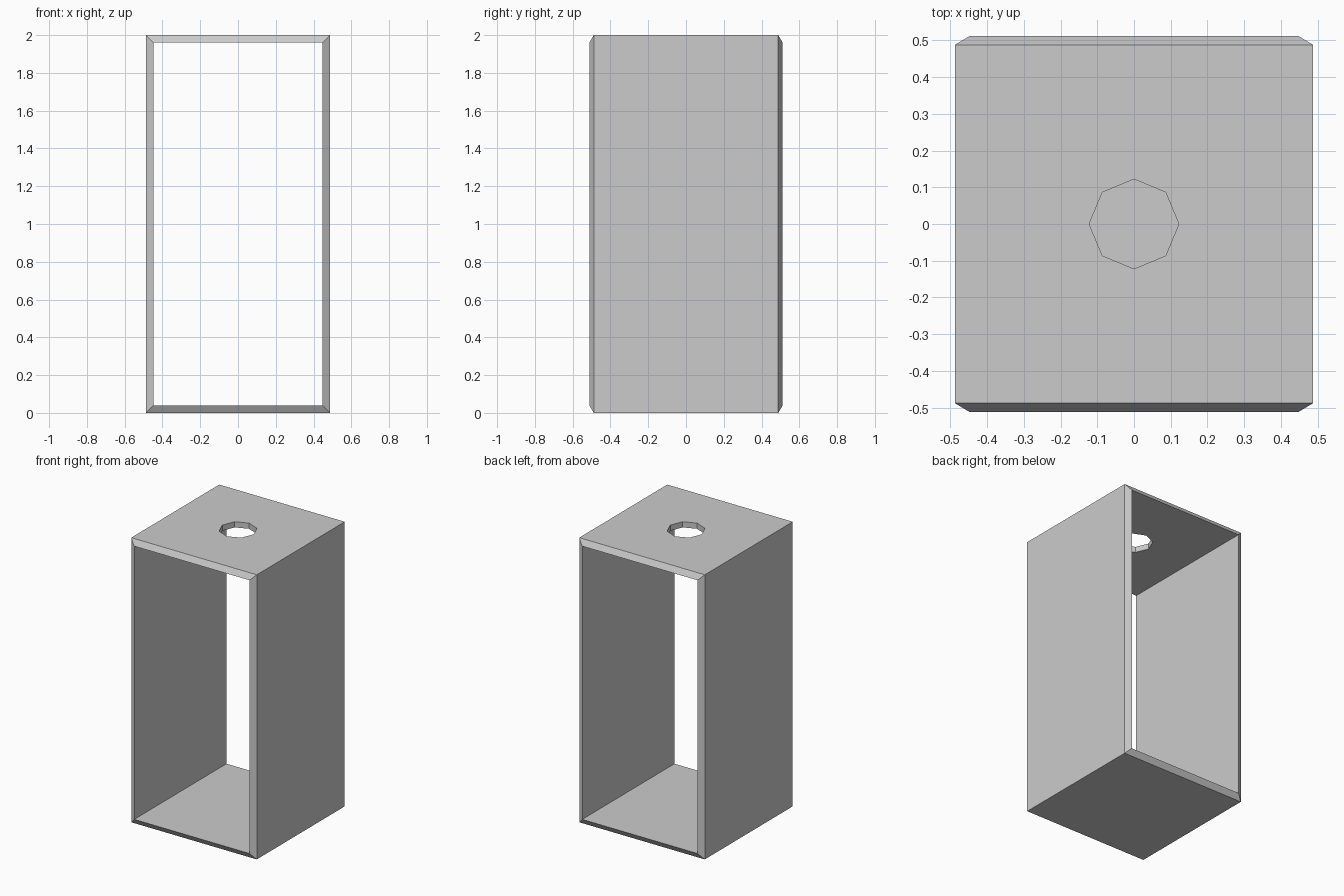
import bpy, bmesh

if "Cube" in bpy.data.objects:
    bpy.data.objects.remove(bpy.data.objects["Cube"])

HX, HEIGHT = 0.488, 2.0     # outer half width, height
WALL = 0.04                 # wall thickness
OUT_Y, IN_Y = 0.488, 0.512  # half depth at outer and inner edges


def ring(bm, inset, y):
    """Rectangular loop in the XZ plane."""
    x, z0, z1 = HX - inset, inset, HEIGHT - inset
    return [bm.verts.new(p) for p in ((-x, y, z0), (x, y, z0), (x, y, z1), (-x, y, z1))]


# Open-ended box whose front and back rims slope outward to the inner edge
bm = bmesh.new()
rings = [ring(bm, 0, -OUT_Y), ring(bm, 0, OUT_Y),
         ring(bm, WALL, IN_Y), ring(bm, WALL, -IN_Y)]
for i in range(4):
    a, b = rings[i], rings[(i + 1) % 4]
    for j in range(4):
        k = (j + 1) % 4
        bm.faces.new((a[j], a[k], b[k], b[j]))
bmesh.ops.recalc_face_normals(bm, faces=bm.faces)
mesh = bpy.data.meshes.new("box_shell")
bm.to_mesh(mesh)
bm.free()
shell = bpy.data.objects.new("box_shell", mesh)
bpy.context.collection.objects.link(shell)

# Eight-sided hole through the top panel
bpy.ops.mesh.primitive_cylinder_add(vertices=8, radius=0.122, depth=0.3,
                                    location=(0, 0, HEIGHT))
cutter = bpy.context.object
cutter.name = "hole_cutter"
cutter.hide_render = True
mod = shell.modifiers.new("top_hole", 'BOOLEAN')
mod.operation = 'DIFFERENCE'
mod.solver = 'EXACT'
mod.object = cutter
bpy.ops.object.select_all(action='DESELECT')
bpy.context.view_layer.objects.active = shell
shell.select_set(True)
bpy.ops.object.modifier_apply(modifier=mod.name)
bpy.data.objects.remove(cutter)
